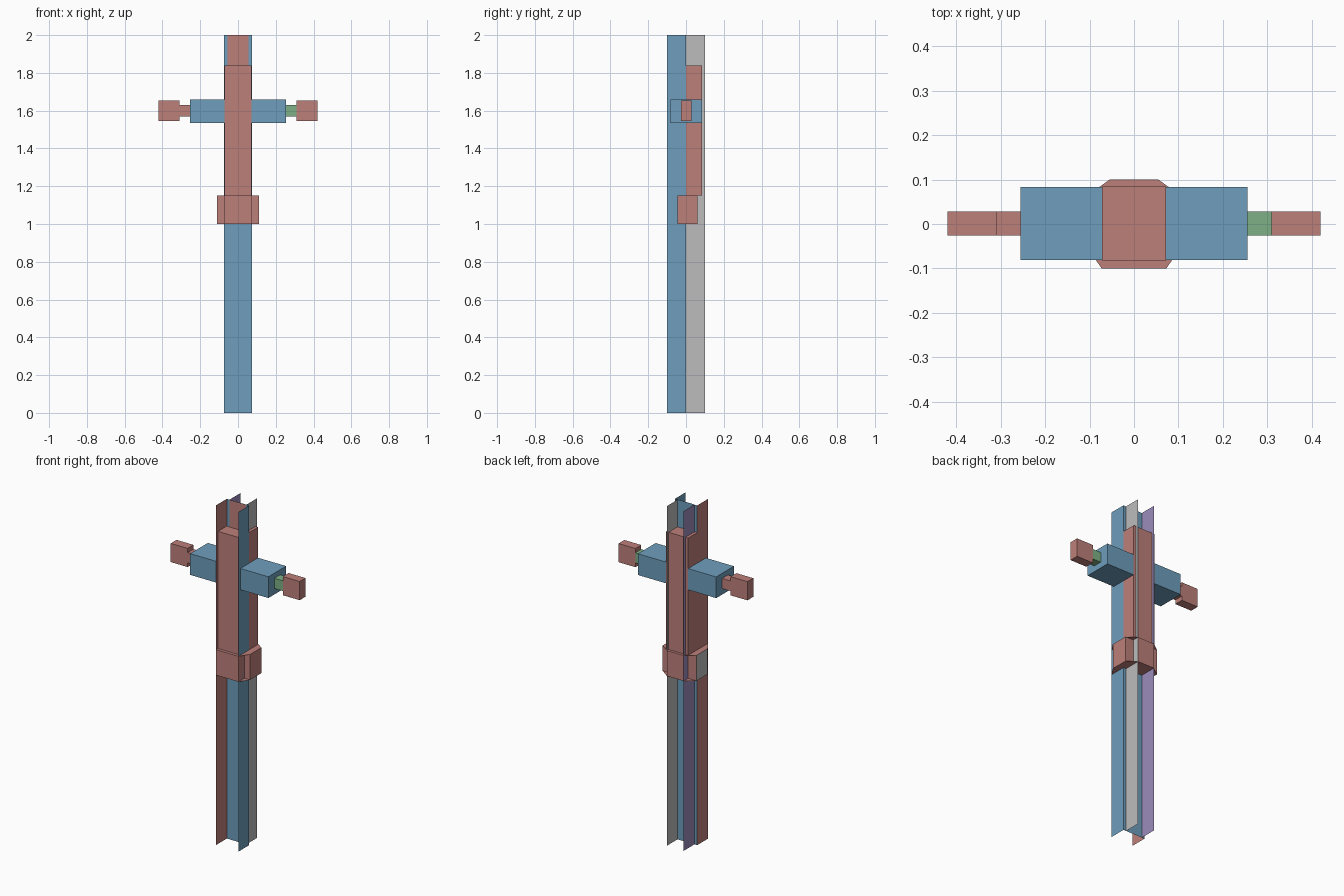
import bpy
import bmesh

cube = bpy.data.objects.get("Cube")
if cube:
    bpy.data.objects.remove(cube)


def material(name, rgb):
    m = bpy.data.materials.new(name)
    m.use_nodes = True
    m.diffuse_color = (*rgb, 1)
    m.node_tree.nodes["Principled BSDF"].inputs["Base Color"].default_value = (*rgb, 1)
    return m


blue = material("soft blue", (0.156, 0.342, 0.503))
red = material("dusty red", (0.515, 0.216, 0.195))
green = material("soft green", (0.209, 0.434, 0.238))
grey = material("light grey", (0.503, 0.503, 0.503))
purple = material("soft purple", (0.332, 0.262, 0.503))


def finish(name, bm, mats):
    mesh = bpy.data.meshes.new(name)
    bm.to_mesh(mesh)
    bm.free()
    for m in mats:
        mesh.materials.append(m)
    ob = bpy.data.objects.new(name, mesh)
    bpy.context.collection.objects.link(ob)
    return ob


def box(name, x, y, z, *mats):
    """Box spanning the given (low, high) ranges."""
    bm = bmesh.new()
    bmesh.ops.create_cube(bm, size=1)
    for v in bm.verts:
        v.co = [r[0] if c < 0 else r[1] for c, r in zip(v.co, (x, y, z))]
    return finish(name, bm, mats)


def sheet(name, corners, mat):
    """Single flat face through the given corners."""
    bm = bmesh.new()
    bm.faces.new([bm.verts.new(c) for c in corners])
    return finish(name, bm, [mat])


def upright(name, a, b, mat, low=0, high=2):
    """Vertical sheet from plan point a to plan point b."""
    sheet(name, [(*a, low), (*b, low), (*b, high), (*a, high)], mat)


# Post: a cross-web with two front and two back fins
FRONT, BACK = 0.073, 0.055
upright("left_front_fin", (FRONT, -0.1), (FRONT, 0), blue)
upright("right_front_fin", (-FRONT, -0.1), (-FRONT, 0), red)
upright("left_back_fin", (BACK, 0), (BACK, 0.1), grey)
upright("right_back_fin", (-BACK, 0), (-BACK, 0.1), purple)
upright("post_web", (-FRONT, 0), (FRONT, 0), blue)
upright("upper_web", (-BACK, -0.002), (BACK, -0.002), red, 1.84, 2)

# Upper body
box("body", (-0.0725, 0.0725), (-0.082, 0.084), (1.15, 1.84), red)

# Cross arm with a connector and end block on each side
box("cross_arm", (-0.255, 0.255), (-0.0815, 0.0835), (1.535, 1.66), blue)
for side, s, mat in (("left", 1, green), ("right", -1, red)):
    depth = (-0.026, 0.028)
    box(side + "_connector", sorted((s * 0.255, s * 0.31)), depth, (1.57, 1.63), mat)
    box(side + "_end_block", sorted((s * 0.31, s * 0.42)), depth, (1.545, 1.655), red)

# Belt: crossed blocks, grey on the right-hand end
BELT = (1.0, 1.15)
block = box("belt_sides", (-0.11, 0.11), (-0.045, 0.06), BELT, red, grey)
for p in block.data.polygons:
    p.material_index = int(p.center.x < -0.1)
box("belt_front", (-FRONT, FRONT), (-0.1, 0), BELT, red)
box("belt_back", (-BACK, BACK), (0, 0.1), BELT, red)

# Chamfered lids closing the belt corners
half = [(FRONT, -0.1), (0.11, -0.045), (0.11, 0.06), (BACK, 0.1)]
outline = half + [(-x, y) for x, y in reversed(half)]
for name, z in (("belt_top", BELT[1]), ("belt_bottom", BELT[0])):
    ring = outline if name == "belt_top" else outline[::-1]
    sheet(name, [(x, y, z) for x, y in ring], red)
